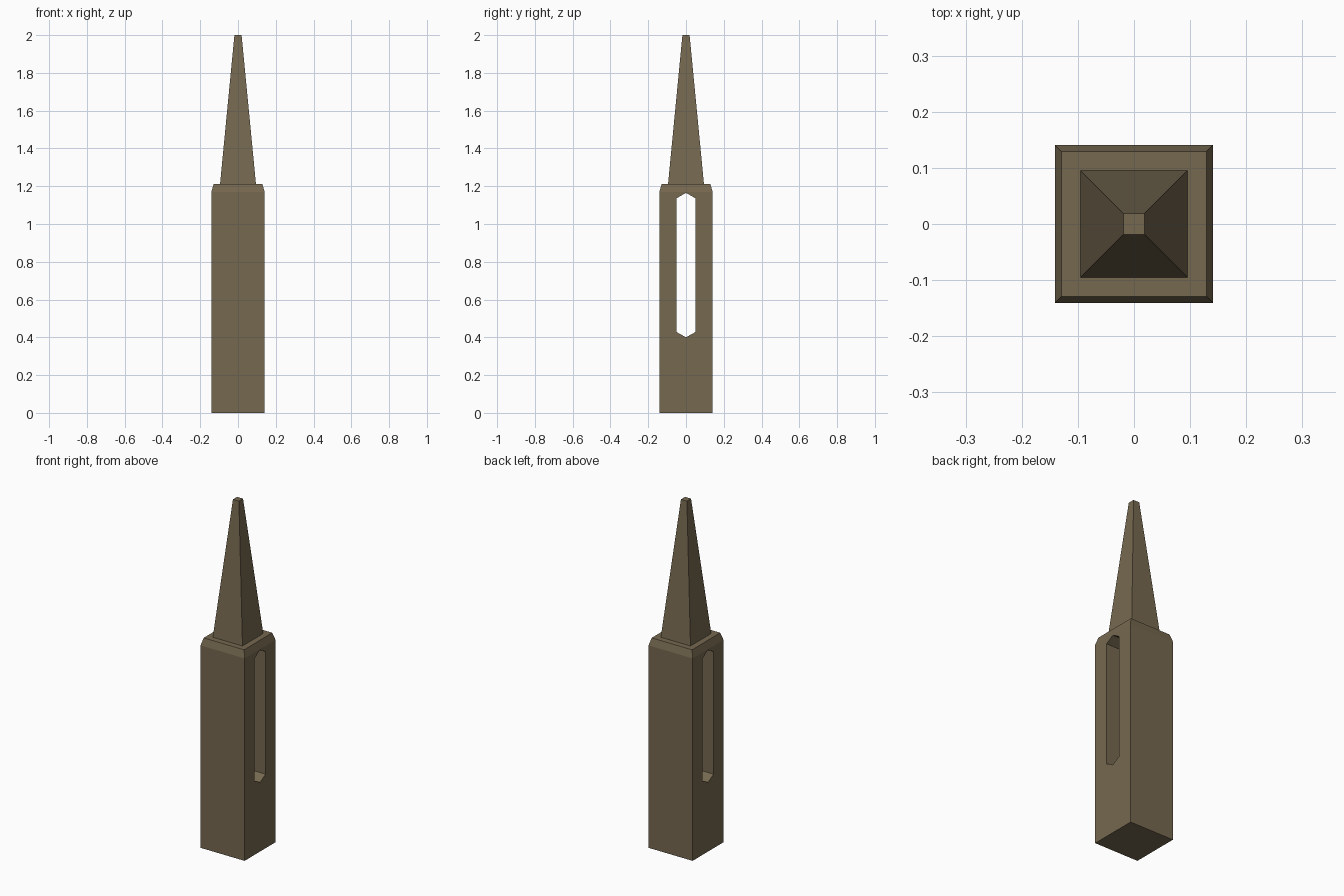
import bpy, bmesh

if "Cube" in bpy.data.objects:
    bpy.data.objects.remove(bpy.data.objects["Cube"])

mat = bpy.data.materials.new("bronze_brown")
mat.diffuse_color = (0.18, 0.14, 0.08, 1)
mat.use_nodes = True
mat.node_tree.nodes["Principled BSDF"].inputs["Base Color"].default_value = mat.diffuse_color


def loft(name, rings):
    """Closed solid through matching rings of points."""
    bm = bmesh.new()
    loops = [[bm.verts.new(p) for p in ring] for ring in rings]
    n = len(loops[0])
    for a, b in zip(loops, loops[1:]):
        for i in range(n):
            j = (i + 1) % n
            bm.faces.new((a[i], a[j], b[j], b[i]))
    bm.faces.new(loops[0][::-1])
    bm.faces.new(loops[-1])
    bmesh.ops.recalc_face_normals(bm, faces=bm.faces)
    mesh = bpy.data.meshes.new(name)
    bm.to_mesh(mesh)
    bm.free()
    obj = bpy.data.objects.new(name, mesh)
    bpy.context.collection.objects.link(obj)
    mesh.materials.append(mat)
    return obj


def square(half, z):
    return [(-half, -half, z), (half, -half, z), (half, half, z), (-half, half, z)]


# Square shaft with chamfered shoulder
body = loft("shaft", [square(0.141, 0), square(0.141, 1.17), square(0.129, 1.212)])

# Tapered spike with a blunt tip
loft("spike", [square(0.095, 1.212), square(0.019, 2.0)])

# Pointed-end slot running through the shaft along x
slot = [(0, 0.40), (0.05, 0.428), (0.05, 1.136), (0, 1.165), (-0.05, 1.136), (-0.05, 0.428)]
cutter = loft("slot_cutter", [[(x, y, z) for y, z in slot] for x in (-0.3, 0.3)])
cutter.hide_render = True
cutter.hide_set(True)
cut = body.modifiers.new("slot", 'BOOLEAN')
cut.operation = 'DIFFERENCE'
cut.solver = 'EXACT'
cut.object = cutter
